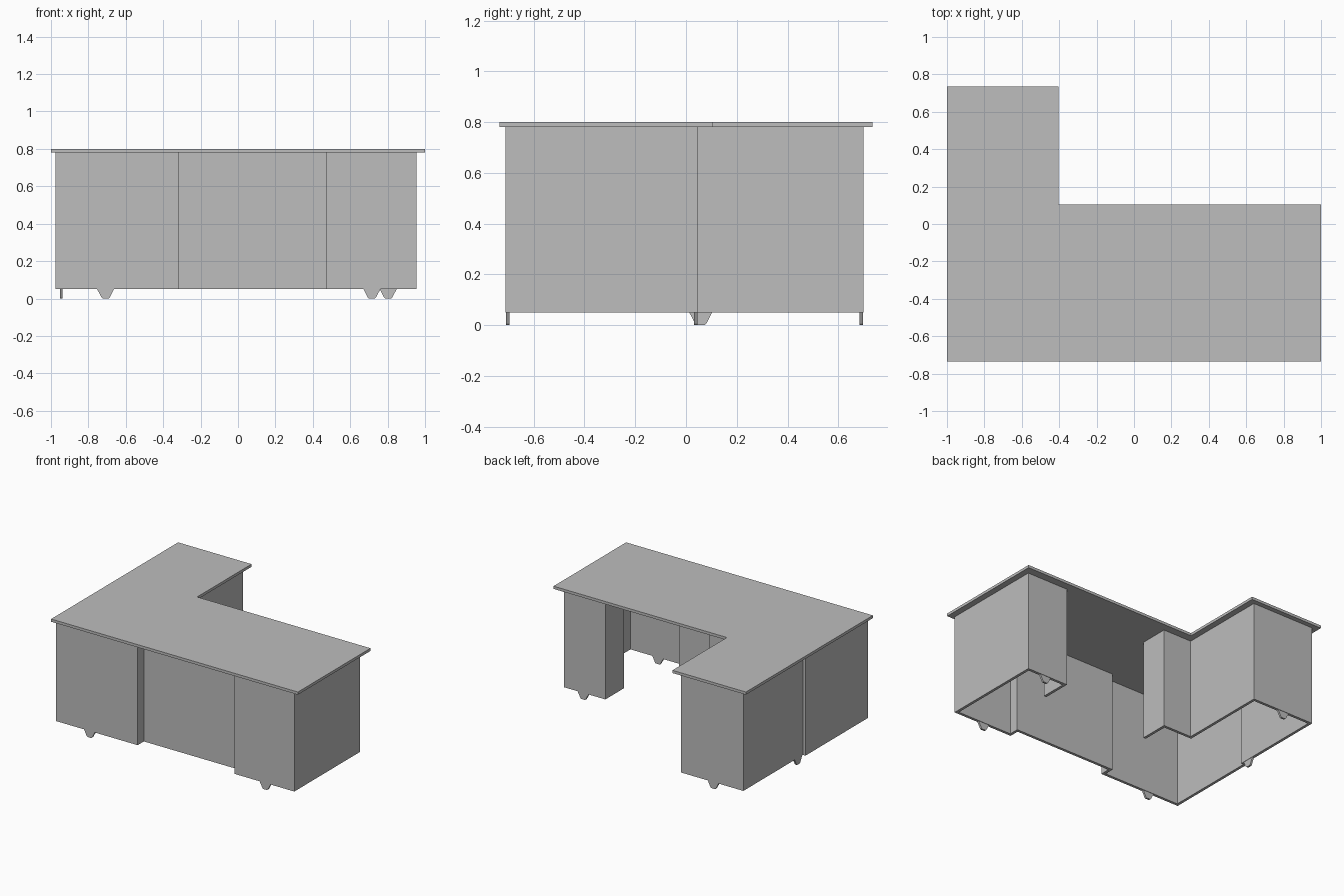
import bpy
import bmesh
from mathutils import Matrix, Vector

cube = bpy.data.objects.get("Cube")
if cube:
    bpy.data.objects.remove(cube)

GREY = (0.51, 0.51, 0.51, 1)
grey = bpy.data.materials.new("plain grey")
grey.use_nodes = True
grey.diffuse_color = GREY
grey.node_tree.nodes["Principled BSDF"].inputs["Base Color"].default_value = GREY

T = 0.02                                   # board thickness
FLOOR, UNDER, TOP = 0.05, 0.78, 0.80       # panel bottom, panel top, desk surface


def prism(name, outline, depth, matrix=Matrix()):
    """Extrude a flat outline along its local z and place it."""
    bm = bmesh.new()
    face = bm.faces.new([bm.verts.new((x, y, 0)) for x, y in outline])
    new = bmesh.ops.extrude_face_region(bm, geom=[face])["geom"]
    verts = [v for v in new if isinstance(v, bmesh.types.BMVert)]
    bmesh.ops.translate(bm, vec=(0, 0, depth), verts=verts)
    bmesh.ops.recalc_face_normals(bm, faces=bm.faces)
    bm.transform(matrix)
    mesh = bpy.data.meshes.new(name)
    bm.to_mesh(mesh)
    bm.free()
    mesh.materials.append(grey)
    obj = bpy.data.objects.new(name, mesh)
    bpy.context.collection.objects.link(obj)
    return obj


def panel(name, x0, x1, y0, y1):
    """Upright board between the floor gap and the desktop."""
    prism(name, [(x0, y0), (x1, y0), (x1, y1), (x0, y1)], UNDER - FLOOR,
          Matrix.Translation((0, 0, FLOOR)))


def foot(name, x, y, along_y=False):
    """Small tapered foot below a board, with clipped lower corners."""
    half = [(0.045, FLOOR), (0.022, 0.006), (0.016, 0)]
    outline = half + [(-u, z) for u, z in reversed(half)]
    thick = 0.014
    along = Vector((0, 1, 0)) if along_y else Vector((1, 0, 0))
    up = Vector((0, 0, 1))
    normal = along.cross(up)
    origin = Vector((x, y, 0)) - normal * thick / 2
    m = Matrix((along, up, normal)).transposed().to_4x4()
    prism(name, outline, thick, Matrix.Translation(origin) @ m)


# L-shaped desktop
prism("desktop", [(-1, -0.735), (1, -0.735), (1, 0.105), (-0.405, 0.105),
                  (-0.405, 0.735), (-1, 0.735)], TOP - UNDER,
      Matrix.Translation((0, 0, UNDER)))

# Main desk: front boards with the recessed middle
F, R, B = -0.712, -0.64, 0.048             # front face, recess face, rear face
LEFT, RIGHT = -0.975, 0.955
STEP_L, STEP_R = -0.315, 0.47
panel("front_panel_right_side", LEFT, STEP_L, F, F + T)
panel("front_panel_left_side", STEP_R, RIGHT, F, F + T)
panel("modesty_panel", STEP_L, STEP_R, R, R + T)
panel("recess_return_right", STEP_L - T, STEP_L, F + T, R + T)
panel("recess_return_left", STEP_R, STEP_R + T, F + T, R + T)

# Main desk: ends
panel("end_panel_left", RIGHT - T, RIGHT, F + T, B)
panel("end_panel_right", LEFT, LEFT + T, F + T, 0.01)

# Knee space: rear boards with short returns
KNEE_L, KNEE_R, DEEP = -0.22, 0.62, -0.165
WING_IN, WING_OUT, WING_BACK = -0.45, -0.955, 0.70
panel("rear_panel_left", KNEE_R, RIGHT - T, B - T, B)
panel("rear_panel_right", WING_IN - T, KNEE_L, B - T, B)
panel("knee_return_left", KNEE_R, KNEE_R + T, DEEP, B - T)
panel("knee_return_right", KNEE_L - T, KNEE_L, DEEP, B - T)

# Wing
panel("wing_inner_panel", WING_IN - T, WING_IN, B, WING_BACK)
panel("wing_outer_panel", WING_OUT, WING_OUT + T, -0.01, WING_BACK)
panel("wing_back_panel", WING_OUT + T, WING_IN - T, WING_BACK - T, WING_BACK)

# Feet
foot("front_foot_right", -0.708, F + T / 2)
foot("front_foot_left", 0.716, F + T / 2)
foot("rear_foot_left", 0.803, B - T / 2)
foot("wing_back_foot", -0.708, WING_BACK - T / 2)
foot("wing_side_foot", WING_OUT + T / 2, 0.058, along_y=True)
